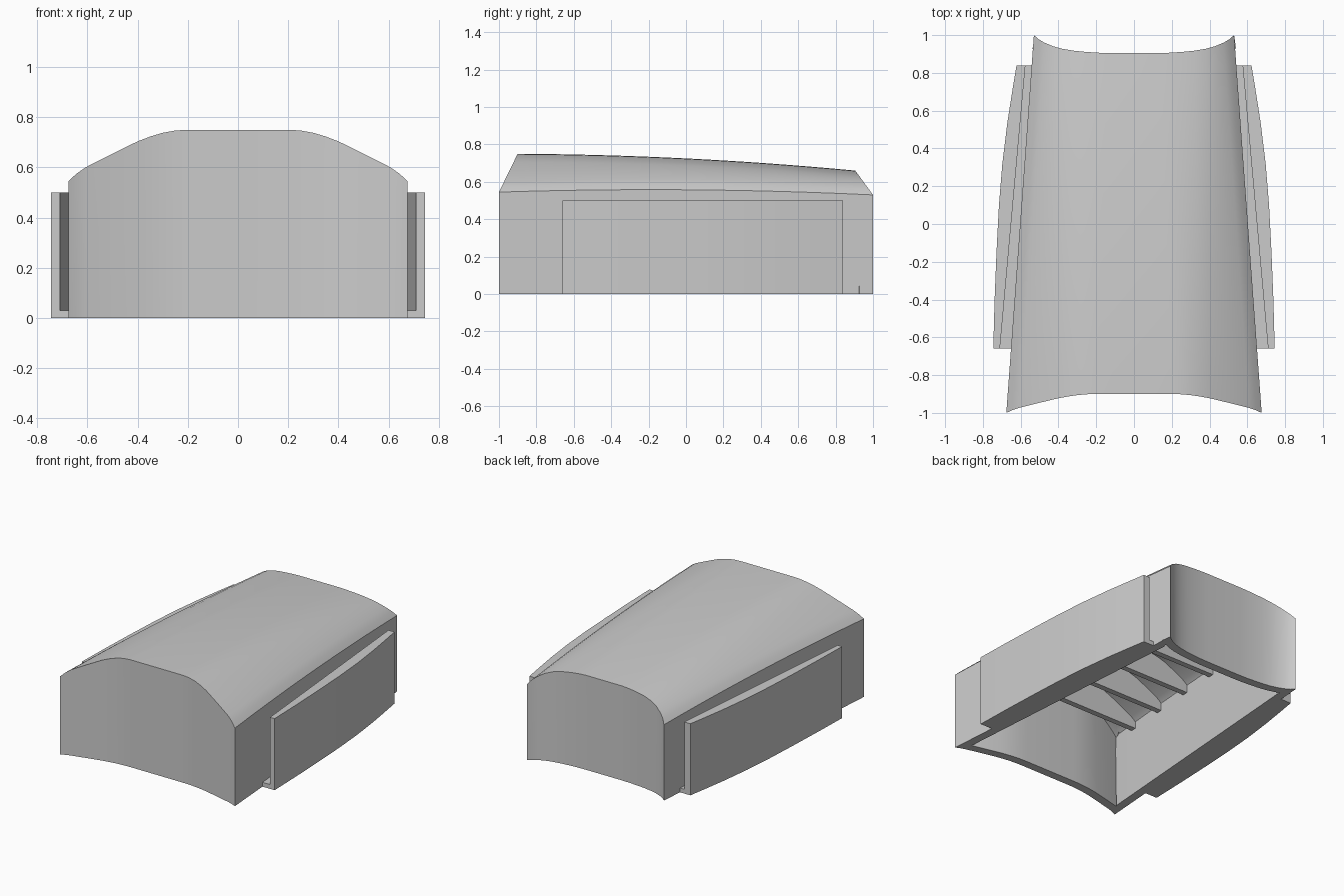
import bpy, bmesh
from mathutils import Vector

cube = bpy.data.objects.get("Cube")
if cube:
    bpy.data.objects.remove(cube, do_unlink=True)

# One plain material for every part
grey = bpy.data.materials.new("light_grey")
grey.use_nodes = True
color = (0.6, 0.6, 0.6, 1)
grey.diffuse_color = color
grey.node_tree.nodes["Principled BSDF"].inputs["Base Color"].default_value = color

WALL = 0.06

# Half profiles (x, z) of the roof at the front and the back
FRONT = [(0, .75), (.2, .75), (.25, .747), (.3, .738), (.35, .723),
         (.4, .704), (.5, .655), (.608, .6), (.645, .574), (.676, .545)]
BACK = [(0, .66), (.14, .66), (.2, .657), (.26, .651), (.32, .643),
        (.38, .629), (.43, .61), (.475, .584), (.505, .56), (.53, .53)]


def full(half):
    return [(-x, z) for x, z in reversed(half[1:])] + half


def roof_row(v):
    """Points across the roof at fraction v from front to back."""
    row = []
    for (xf, zf), (xb, zb) in zip(full(FRONT), full(BACK)):
        # end edges lean back in proportion to their height
        yf = -1 + 0.1 * (zf - .545) / .205
        yb = 1 - 0.095 * (zb - .53) / .13
        p = Vector((xf, yf, zf)).lerp(Vector((xb, yb, zb)), v)
        p.z += 0.08 * v * (1 - v)
        row.append(p)
    return row


def finish(bm, name):
    bmesh.ops.recalc_face_normals(bm, faces=bm.faces)
    mesh = bpy.data.meshes.new(name)
    bm.to_mesh(mesh)
    bm.free()
    mesh.materials.append(grey)
    obj = bpy.data.objects.new(name, mesh)
    bpy.context.collection.objects.link(obj)
    bpy.ops.object.select_all(action='DESELECT')
    obj.select_set(True)
    bpy.context.view_layer.objects.active = obj
    return obj


def prism(name, outline, offset):
    """Extrude a closed outline by an offset."""
    bm = bmesh.new()
    face = bm.faces.new([bm.verts.new(p) for p in outline])
    out = bmesh.ops.extrude_face_region(bm, geom=[face])
    moved = [g for g in out["geom"] if isinstance(g, bmesh.types.BMVert)]
    bmesh.ops.translate(bm, verts=moved, vec=offset)
    return finish(bm, name)


# Hollow shell: curved roof with walls dropped to the ground
STEPS = 16
bm = bmesh.new()
rows = [[bm.verts.new(p) for p in roof_row(i / STEPS)] for i in range(STEPS + 1)]
for a, b in zip(rows, rows[1:]):
    for i in range(len(a) - 1):
        bm.faces.new((a[i], a[i + 1], b[i + 1], b[i]))
rim = [e for e in bm.edges if e.is_boundary]
out = bmesh.ops.extrude_edge_only(bm, edges=rim)
for g in out["geom"]:
    if isinstance(g, bmesh.types.BMVert):
        g.co.z = 0
shell = finish(bm, "shell")
solid = shell.modifiers.new("thickness", 'SOLIDIFY')
solid.thickness = WALL
solid.offset = -1
solid.use_even_offset = True
bpy.ops.object.modifier_apply(modifier=solid.name)
bpy.ops.object.shade_smooth_by_angle(angle=0.5)

# Cross ribs filling the arch under the roof
RIBS = 6
RIB_THICK = 0.04
RIB_BOTTOM = 0.48
for n in range(1, RIBS + 1):
    v = n / (RIBS + 1)
    y = 2 * v - 1 - RIB_THICK / 2
    arch = [Vector((p.x * 0.95, y, p.z - WALL / 2)) for p in roof_row(v)]
    ends = [Vector((p.x, y, RIB_BOTTOM)) for p in (arch[-1], arch[0])]
    prism(f"rib_{n}", arch + ends, (0, RIB_THICK, 0))

# Side panels: bowed plate standing off the shell on a thin ledge
OUTER = [(.745, -.66), (.738, -.4), (.728, -.15), (.715, .1),
         (.697, .32), (.67, .54), (.645, .7), (.622, .84)]
INNER = [(.575, .84), (.71, -.66)]
SHELL_SIDE = [(.645, -.66), (.535, .84)]
for side, s in (("left", 1), ("right", -1)):
    panel = prism(f"{side}_side_panel",
                  [(s * x, y, 0) for x, y in OUTER + INNER], (0, 0, 0.5))
    bpy.ops.object.shade_smooth_by_angle(angle=0.5)
    prism(f"{side}_panel_ledge",
          [(s * x, y, 0) for x, y in INNER + SHELL_SIDE], (0, 0, 0.03))
